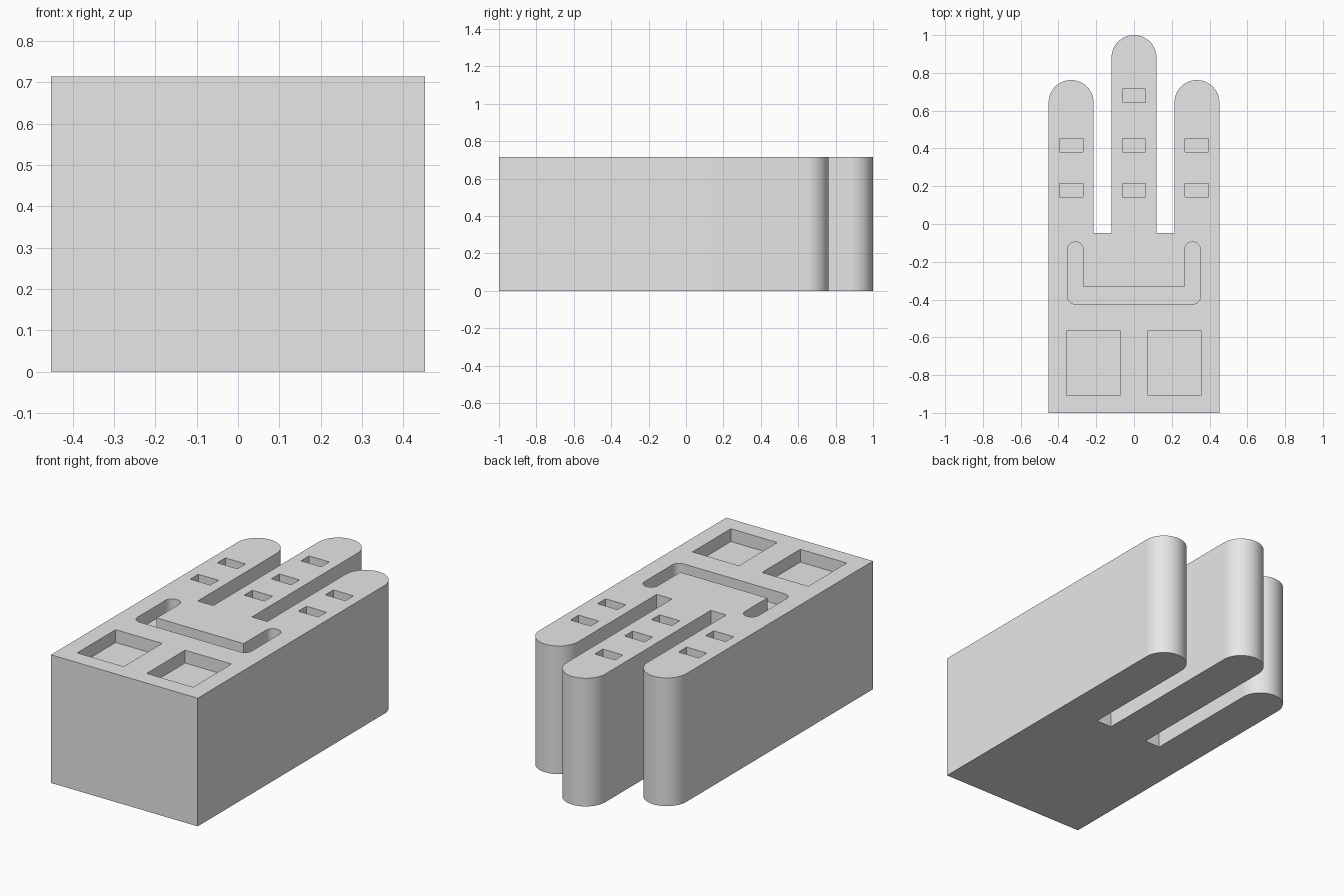
import bpy, bmesh, math

HEIGHT = 0.714
DEPTH = 0.0714   # pocket depth
RADIUS = 0.119   # finger tip radius
FINGER_X = 0.333

cube = bpy.data.objects.get("Cube")
if cube:
    bpy.data.objects.remove(cube, do_unlink=True)


def arc(cx, cy, r, start, end, steps):
    angles = [math.radians(start + (end - start) * i / steps) for i in range(steps + 1)]
    return [(cx + r * math.cos(a), cy + r * math.sin(a)) for a in angles]


def mirrored(half):
    return half + [(-x, y) for x, y in reversed(half) if x > 1e-5]


def rectangle(cx, cy, w, h):
    return [(cx + sx * w / 2, cy + sy * h / 2)
            for sx, sy in ((-1, -1), (1, -1), (1, 1), (-1, 1))]


def prisms(name, profiles, z0, z1):
    """Extrude closed outlines between two heights into one object."""
    bm = bmesh.new()
    for profile in profiles:
        face = bm.faces.new([bm.verts.new((x, y, z0)) for x, y in profile])
        top = bmesh.ops.extrude_face_region(bm, geom=[face])["geom"]
        verts = [g for g in top if isinstance(g, bmesh.types.BMVert)]
        bmesh.ops.translate(bm, verts=verts, vec=(0, 0, z1 - z0))
    bmesh.ops.recalc_face_normals(bm, faces=bm.faces)
    mesh = bpy.data.meshes.new(name)
    bm.to_mesh(mesh)
    bm.free()
    obj = bpy.data.objects.new(name, mesh)
    bpy.context.collection.objects.link(obj)
    return obj


# Block with three round-ended fingers
outline = mirrored([(0.452, -1.0)]
                   + arc(FINGER_X, 0.762 - RADIUS, RADIUS, 0, 180, 40)
                   + [(FINGER_X - RADIUS, -0.048), (RADIUS, -0.048)]
                   + arc(0, 1 - RADIUS, RADIUS, 0, 90, 20))
body = prisms("fingered_block", [outline], 0, HEIGHT)

# Pockets: U channel, two square recesses, small finger slots
channel = mirrored(arc(0.31, -0.382, 0.042, -90, 0, 10)
                   + arc(0.31, -0.137, 0.042, 0, 180, 24)
                   + [(0.268, -0.333)])
squares = [rectangle(s * 0.214, -0.736, 0.286, 0.338) for s in (-1, 1)]
slots = [rectangle(x, y, 0.124, 0.0714)
         for x in (-FINGER_X, 0, FINGER_X) for y in (0.179, 0.417)]
slots.append(rectangle(0, 0.679, 0.124, 0.0714))
cutter = prisms("pocket_cutter", [channel] + squares + slots,
                HEIGHT - DEPTH, HEIGHT + 0.1)
cutter.hide_render = True

bpy.ops.object.select_all(action='DESELECT')
bpy.context.view_layer.objects.active = body
body.select_set(True)
cut = body.modifiers.new("pockets", 'BOOLEAN')
cut.operation = 'DIFFERENCE'
cut.solver = 'EXACT'
cut.object = cutter
bpy.ops.object.modifier_apply(modifier=cut.name)
bpy.data.objects.remove(cutter, do_unlink=True)

# Single plain grey
grey = bpy.data.materials.new("light_grey")
grey.use_nodes = True
grey.diffuse_color = (0.8, 0.8, 0.8, 1)
grey.node_tree.nodes["Principled BSDF"].inputs["Base Color"].default_value = (0.8, 0.8, 0.8, 1)
body.data.materials.clear()
body.data.materials.append(grey)

bpy.ops.object.shade_smooth_by_angle(angle=math.radians(30))
